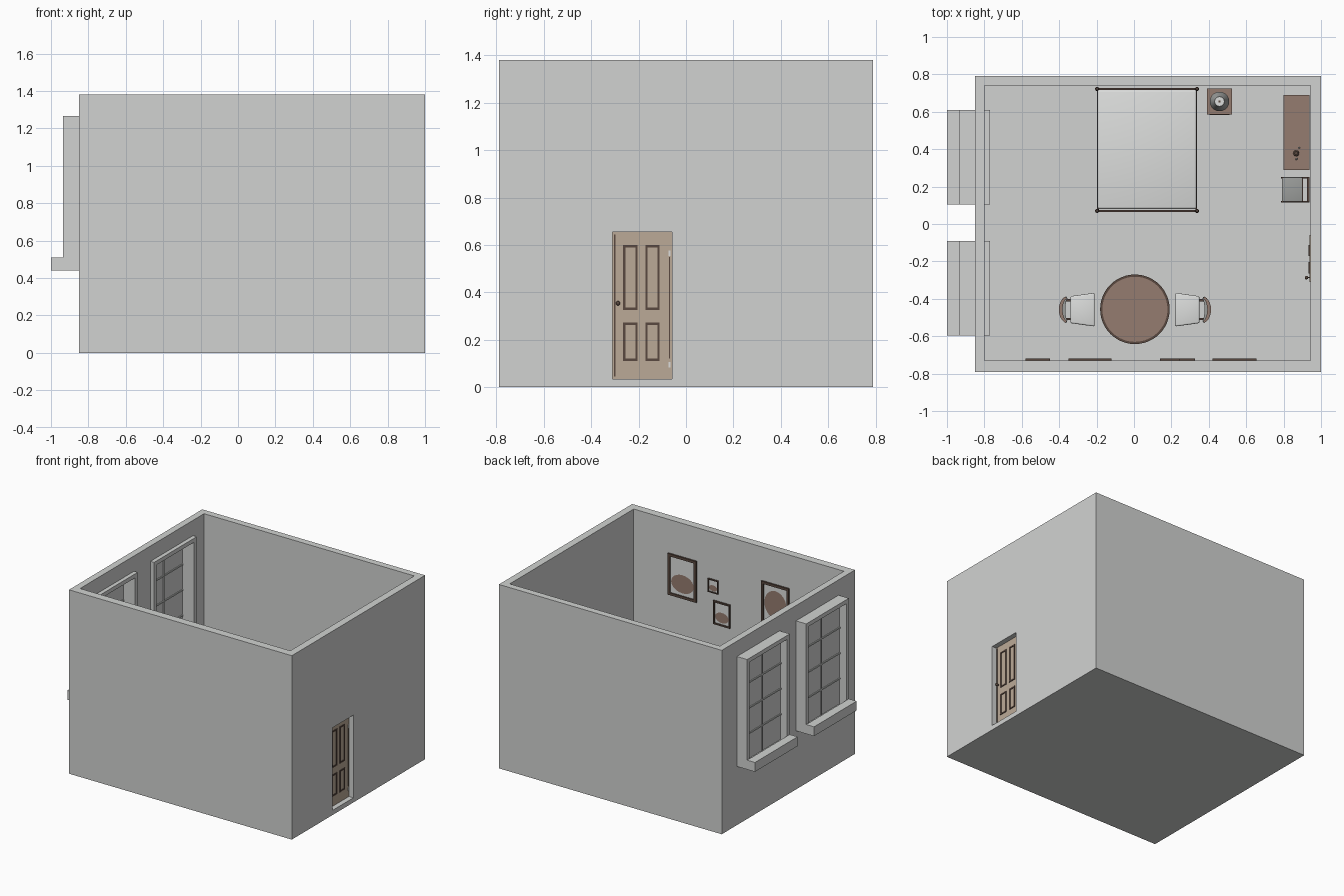
import bpy, bmesh, math

old = bpy.data.objects.get("Cube")
if old:
    bpy.data.objects.remove(old)


def material(name, r, g, b):
    m = bpy.data.materials.new(name)
    m.use_nodes = True
    m.diffuse_color = (r, g, b, 1)
    m.node_tree.nodes["Principled BSDF"].inputs["Base Color"].default_value = (r, g, b, 1)
    return m


plaster = material("pale grey plaster", .64, .65, .64)
linen = material("light linen", .72, .73, .72)
tan = material("tan wood", .5, .4, .31)
brown = material("brown wood", .3, .2, .16)
dark = material("dark wood", .1, .065, .05)
grey = material("mid grey", .33, .34, .33)


def finish(name, bm, mat, smooth=False):
    bmesh.ops.recalc_face_normals(bm, faces=bm.faces)
    me = bpy.data.meshes.new(name)
    bm.to_mesh(me)
    bm.free()
    ob = bpy.data.objects.new(name, me)
    bpy.context.collection.objects.link(ob)
    me.materials.append(mat)
    if smooth:
        bpy.ops.object.select_all(action='DESELECT')
        bpy.context.view_layer.objects.active = ob
        ob.select_set(True)
        bpy.ops.object.shade_smooth_by_angle(angle=math.radians(35))
    return ob


def box(name, x, y, z, mat, bevel=0):
    """Box from (min, max) pairs, optionally with rounded edges."""
    bm = bmesh.new()
    bmesh.ops.create_cube(bm, size=1)
    for v in bm.verts:
        v.co = [r[0] if c < 0 else r[1] for c, r in zip(v.co, (x, y, z))]
    if bevel:
        bmesh.ops.bevel(bm, geom=bm.edges[:], offset=bevel, segments=3,
                        profile=.5, affect='EDGES')
    return finish(name, bm, mat, bevel > 0)


def lathe(name, centre, profile, mat, sides=32):
    """Turn a (radius, height) profile about the vertical axis."""
    bm = bmesh.new()
    vs = [bm.verts.new((centre[0] + r, centre[1], z)) for r, z in profile]
    es = [bm.edges.new(p) for p in zip(vs, vs[1:])]
    bmesh.ops.spin(bm, geom=vs + es, cent=(*centre, 0), axis=(0, 0, 1),
                   angle=math.tau, steps=sides, use_duplicate=False)
    bmesh.ops.remove_doubles(bm, verts=bm.verts, dist=.0001)
    return finish(name, bm, mat, True)


def prism(name, outline, z, mat, bevel=0):
    """Extrude a plan outline between two heights."""
    bm = bmesh.new()
    f = bm.faces.new([bm.verts.new((px, py, z[0])) for px, py in outline])
    top = bmesh.ops.extrude_face_region(bm, geom=[f])["geom"]
    for v in top:
        if isinstance(v, bmesh.types.BMVert):
            v.co.z = z[1]
    if bevel:
        bmesh.ops.bevel(bm, geom=bm.edges[:], offset=bevel, segments=3,
                        profile=.5, affect='EDGES')
    return finish(name, bm, mat, True)


def frame(name, axis, a, b, depth, w, mat):
    """Rectangular border of four bars; depth runs along the given axis."""
    for part, (p, q) in {"side_a": ((a[0], a[0] + w), b), "side_b": ((a[1] - w, a[1]), b),
                         "bottom": ((a[0] + w, a[1] - w), (b[0], b[0] + w)),
                         "top": ((a[0] + w, a[1] - w), (b[1] - w, b[1]))}.items():
        x, y = (depth, p) if axis == 'x' else (p, depth)
        box(f"{name}_{part}", x, y, q, mat)


def cut(target, x, y, z):
    cutter = box("cutter", x, y, z, plaster)
    cutter.hide_render = True
    mod = target.modifiers.new("cut", 'BOOLEAN')
    mod.object, mod.solver = cutter, 'EXACT'
    bpy.context.view_layer.objects.active = target
    bpy.ops.object.modifier_apply(modifier=mod.name)
    bpy.data.objects.remove(cutter)


FLOOR = .035
WINDOWS = [(.105, .61), (-.595, -.09)]
DOOR_Y, DOOR_Z = (-.31, -.06), (FLOOR, .655)

# Room shell with window and door openings
room = box("room_walls", (-.85, 1), (-.79, .79), (0, 1.38), plaster)
cut(room, (-.8, .945), (-.73, .74), (FLOOR, 1.5))
for y0, y1 in WINDOWS:
    cut(room, (-.9, -.75), (y0 + .015, y1 - .015), (.455, 1.25))
cut(room, (.9, 1.1), DOOR_Y, DOOR_Z)

# Windows: deep frame, sill, pane and glazing bars
for i, (y0, y1) in enumerate(WINDOWS):
    n = f"window_{i + 1}"
    frame(n + "_frame", 'x', (y0, y1), (.44, 1.265), (-.935, -.77), .03, plaster)
    box(n + "_sill", (-1, -.935), (y0, y1), (.44, .51), plaster)
    box(n + "_pane", (-.88, -.868), (y0 + .02, y1 - .02), (.46, 1.245), plaster)
    mid = (y0 + y1) / 2
    box(n + "_upright_bar", (-.886, -.862), (mid - .005, mid + .005), (.47, 1.235), plaster)
    for k in range(1, 4):
        z = .47 + k * .191
        box(n + f"_cross_bar_{k}", (-.886, -.862), (y0 + .03, y1 - .03),
            (z - .005, z + .005), plaster)

# Door with moulded panels, knobs and hinges
box("door", (.937, .963), DOOR_Y, DOOR_Z, tan)
for y in ((-.265, -.204), (-.172, -.111)):
    for z in ((.325, .6), (.11, .272)):
        for side, d in (("outer", (.962, .968)), ("inner", (.932, .938))):
            frame(f"door_{side}_moulding", 'x', y, z, d, .01, dark)
box("door_edge", (.962, .966), (-.304, -.298), (.045, .645), dark)
box("door_hinge_edge", (.962, .966), (-.072, -.068), (.12, .55), dark)
for z in (.095, .565):
    box("door_hinge", (.962, .968), (-.073, -.065), (z - .012, z + .012), linen)
for x in (.922, .978):
    box("door_knob", (x - .009, x + .009), (-.296, -.278), (.345, .363), dark, .007)
box("door_knob_spindle", (.925, .975), (-.29, -.284), (.351, .357), dark)

# Framed pictures on the front wall
PICTURES = [(.42, .655, .82, 1.13), (.24, .325, .93, 1.03), (.14, .28, .7, .876),
            (-.35, -.12, .82, 1.13), (-.58, -.45, .7, .876)]
for i, (x0, x1, z0, z1) in enumerate(PICTURES):
    n, w = f"picture_{i + 1}", x1 - x0
    frame(n + "_frame", 'y', (x0, x1), (z0, z1), (-.731, -.718), w * .08, dark)
    box(n + "_canvas", (x0 + .005, x1 - .005), (-.731, -.726), (z0 + .005, z1 - .005), linen)
    raised = .5 if i == 3 else .34
    bm = bmesh.new()
    bmesh.ops.create_circle(bm, cap_ends=True, segments=24, radius=1)
    for v in bm.verts:
        c, s = v.co.x, v.co.y
        v.co = ((x0 + x1) / 2 + c * w * .4, -.7255,
                z0 + (z1 - z0) * (raised + s * (.34 if i == 3 else .22)))
    finish(n + "_painted_shape", bm, brown)

# Bed: mattress, rails, end boards and turned posts
box("mattress", (-.195, .335), (.08, .718), (.11, .22), linen, .012)
for x in (-.198, .328):
    box("bed_side_rail", (x, x + .01), (.07, .72), (.09, .13), dark)
for y, h in ((.07, .26), (.722, .38)):
    box("bed_end_board", (-.195, .335), (y - .006, y + .006), (.1, h), dark)
    for x in (-.197, .337):
        lathe("bed_post", (x, y), [(0, FLOOR), (.009, FLOOR), (.009, h), (.005, h + .006),
                                   (.011, h + .015), (.007, h + .025), (0, h + .028)], dark, 16)

# Bedside cabinet and lamp
box("bedside_cabinet", (.39, .525), (.585, .725), (FLOOR, .2), brown)
box("bedside_drawer", (.405, .51), (.582, .586), (.13, .185), dark)
lathe("lamp_base", (.457, .655), [(0, .2), (.03, .2), (.03, .207), (.01, .215), (.016, .24),
                                  (.006, .26), (.006, .34), (0, .34)], dark)
lathe("lamp_shade", (.457, .655), [(.052, .27), (.026, .34), (.023, .34), (.049, .27),
                                   (.052, .27)], grey)
lathe("lamp_top", (.457, .655), [(0, .333), (.024, .333), (.024, .337), (0, .337)], linen)

# Writing desk with a small candlestick
box("desk_top", (.8, .937), (.29, .69), (.255, .275), brown)
for y in (.295, .58):
    box("desk_drawers", (.81, .932), (y, y + .105), (FLOOR, .256), brown)
    for z in (.1, .17, .23):
        box("desk_handle", (.804, .811), (y + .035, y + .07), (z - .004, z + .004), dark)
lathe("candlestick", (.867, .378), [(0, .275), (.016, .275), (.014, .281), (.004, .287),
                                    (.004, .33), (.009, .338), (0, .338)], dark, 16)
for dx, dy in ((.01, .03), (-.004, -.03)):
    box("desk_trinket", (.867 + dx, .877 + dx), (.373 + dy, .383 + dy), (.275, .285), grey, .002)

# Chair beside the desk
box("side_chair_seat", (.79, .9), (.12, .25), (.165, .185), grey, .004)
frame("side_chair_back", 'x', (.118, .252), (.185, .34), (.925, .937), .01, dark)
for y in (.116, .244):
    box("side_chair_rail", (.786, .937), (y, y + .008), (.16, .175), dark)
    for x in (.788, .927):
        box("side_chair_leg", (x, x + .01), (y, y + .008), (FLOOR, .185), dark)
box("side_chair_back_bar", (.897, .903), (.118, .252), (.16, .187), dark)

# Round table on a turned pedestal
TX, TY = .005, -.456
lathe("table_rim", (TX, TY), [(.174, .262), (.186, .262), (.186, .285), (.174, .285),
                              (.174, .262)], dark, 48)
lathe("table_top", (TX, TY), [(0, .264), (.176, .264), (.176, .284), (0, .284)], brown, 48)
lathe("table_pedestal", (TX, TY), [(0, FLOOR), (.1, FLOOR), (.095, .05), (.03, .07),
                                   (.022, .15), (.035, .2), (.05, .264), (0, .264)], brown)

# Dining chairs, mirrored across the table
for s, side in ((-1, "right"), (1, "left")):
    n, cy = f"{side}_dining_chair", TY - .002
    seat = [(.215, -.09), (.215, .09), (.345, .072), (.345, -.072)]
    prism(n + "_seat", [(TX + s * x, cy + y) for x, y in seat], (.16, .19), linen, .008)
    arc = [math.radians(a) for a in range(-75, 76, 15)]
    for part, z, r, mat in (("back", (.22, .36), .05, brown), ("back_pad", (.225, .345), .035, grey)):
        outer = [(.357 + math.cos(a) * r, math.sin(a) * .073) for a in arc]
        inner = [(.357 + math.cos(a) * (r - .02), math.sin(a) * .062) for a in reversed(arc)]
        prism(f"{n}_{part}", [(TX + s * x, cy + y) for x, y in outer + inner], z, mat)
    for x, y, top in ((.225, .078, .165), (.225, -.078, .165), (.372, .058, .24), (.372, -.058, .24)):
        lathe(n + "_leg", (TX + s * x, cy + y), [(0, FLOOR), (.006, FLOOR), (.009, top), (0, top)],
              dark, 12)
    for y in (-.05, .05):
        xs = sorted((TX + s * .33, TX + s * .38))
        box(n + "_back_support", xs, (cy + y - .006, cy + y + .006), (.165, .178), dark)
